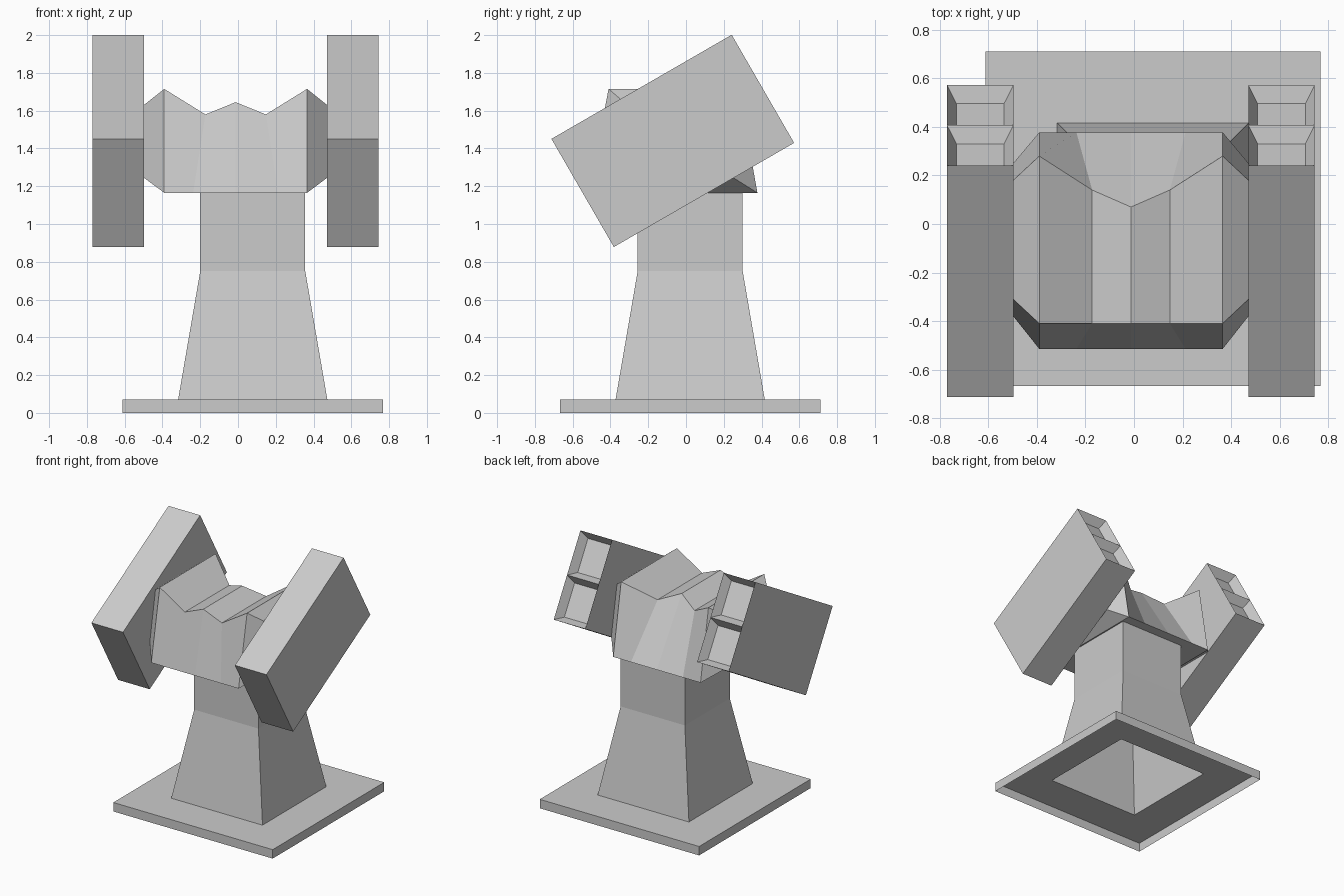
import bpy, bmesh
from math import radians
from mathutils import Matrix, Vector

if "Cube" in bpy.data.objects:
    bpy.data.objects.remove(bpy.data.objects["Cube"])


def finish(name, bm, fix_normals=True):
    if fix_normals:
        bmesh.ops.recalc_face_normals(bm, faces=bm.faces[:])
    mesh = bpy.data.meshes.new(name)
    bm.to_mesh(mesh)
    bm.free()
    obj = bpy.data.objects.new(name, mesh)
    bpy.context.collection.objects.link(obj)
    return obj


def bridge(bm, a, b, closed=True):
    n = len(a)
    for i in range(n if closed else n - 1):
        j = (i + 1) % n
        bm.faces.new((a[i], a[j], b[j], b[i]))


# Pedestal: one hollow shell, open underneath, flaring from neck to plate
bm = bmesh.new()
rings = []
for half, z in ((0.69, 0), (0.69, 0.07), (0.395, 0.07), (0.278, 0.75), (0.278, 1.165)):
    rings.append([bm.verts.new((0.078 + sx * half, 0.022 + sy * half, z))
                  for sx, sy in ((-1, -1), (1, -1), (1, 1), (-1, 1))])
for lower, upper in zip(rings, rings[1:]):
    bridge(bm, lower, upper)
finish("pedestal", bm, False)

# Head: columns of four points (bottom front, top front, top back, bottom back)
CX = -0.0125
half_columns = [  # bottom x, top x, top z, top back y
    (0.378, 0.378, 1.715, 0.28),
    (0.225, 0.16, 1.58, 0.14),
    (0, 0, 1.645, 0.07),
]
columns = [(-b, -t, z, y) for b, t, z, y in half_columns] + half_columns[1::-1]
bm = bmesh.new()
loops = []


def add_loop(points):
    loops.append([bm.verts.new(p) for p in points])


def head_end(x):
    add_loop(((x, -0.38, 1.245), (x, -0.31, 1.63), (x, 0.18, 1.63), (x, 0.25, 1.245)))


head_end(-0.498)
for b, t, z, y in columns:
    add_loop(((CX + b, -0.515, 1.165), (CX + t, -0.41, z),
              (CX + t, y, z), (CX + b, 0.378, 1.165)))
head_end(0.472)
for a, b in zip(loops, loops[1:]):
    bridge(bm, a, b)
bm.faces.new(loops[0])
bm.faces.new(loops[-1])
finish("head", bm)

# Pods: tilted boxes with two tapered recesses in the raised rear end
for name, x in (("left_pod", -0.634), ("right_pod", 0.608)):
    bm = bmesh.new()
    bmesh.ops.create_cube(bm, size=1, matrix=Matrix.Diagonal((0.274, 1.102, 0.661, 1)))
    bmesh.ops.bisect_plane(bm, geom=bm.verts[:] + bm.edges[:] + bm.faces[:],
                           plane_co=(0, 0, 0), plane_no=(0, 0, 1))
    bm.normal_update()
    rear = [f for f in bm.faces if f.normal.y > 0.9]
    bmesh.ops.inset_individual(bm, faces=rear, thickness=0.055, depth=-0.066)
    bm.transform(Matrix.Translation(Vector((x, -0.07, 1.44)))
                 @ Matrix.Rotation(radians(30), 4, 'X'))
    finish(name, bm)
